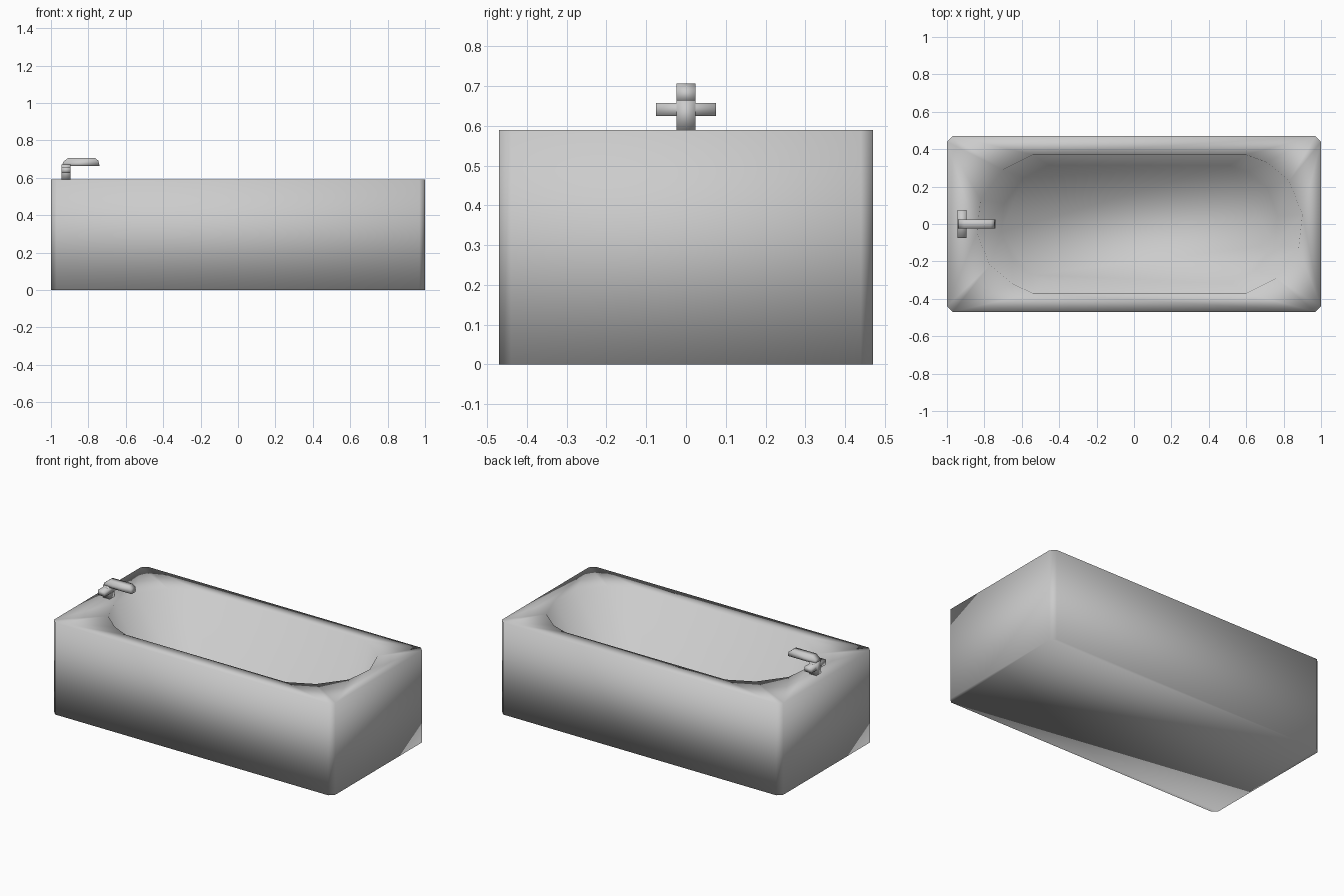
import bpy
import bmesh

default = bpy.data.objects.get("Cube")
if default:
    bpy.data.objects.remove(default)

grey = bpy.data.materials.new("enamel_grey")
grey.use_nodes = True
colour = (0.6, 0.6, 0.6, 1)
grey.diffuse_color = colour
grey.node_tree.nodes["Principled BSDF"].inputs["Base Color"].default_value = colour


def finish(bm, name):
    """Turn a bmesh into a named, smooth shaded object."""
    bmesh.ops.recalc_face_normals(bm, faces=bm.faces)
    for face in bm.faces:
        face.smooth = True
    mesh = bpy.data.meshes.new(name)
    bm.to_mesh(mesh)
    bm.free()
    mesh.materials.append(grey)
    obj = bpy.data.objects.new(name, mesh)
    bpy.context.collection.objects.link(obj)
    return obj


def ring(bm, outline, z):
    return [bm.verts.new((x, y, z)) for x, y in outline]


def walls(bm, lower, upper):
    n = len(lower)
    for i in range(n):
        j = (i + 1) % n
        bm.faces.new((lower[i], lower[j], upper[j], upper[i]))


def box(name, x, y, z):
    bm = bmesh.new()
    outline = [(x[0], y[0]), (x[1], y[0]), (x[1], y[1]), (x[0], y[1])]
    low, high = ring(bm, outline, z[0]), ring(bm, outline, z[1])
    walls(bm, low, high)
    bm.faces.new(low)
    bm.faces.new(high)
    return finish(bm, name)


# Tub: chamfered block with a sloping oval basin sunk into it
HEIGHT, FLOOR = 0.59, 0.1
L, W, C = 1.0, 0.47, 0.03
outer = [(-L + C, -W), (L - C, -W), (L, -W + C), (L, W - C),
         (L - C, W), (-L + C, W), (-L, W - C), (-L, -W + C)]
basin = [(-0.54, -0.37), (0.6, -0.37), (0.76, -0.29), (0.88, -0.13),
         (0.9, 0.05), (0.83, 0.23), (0.71, 0.33), (0.6, 0.37),
         (-0.54, 0.37), (-0.7, 0.29), (-0.82, 0.13), (-0.84, -0.05),
         (-0.77, -0.22), (-0.65, -0.32)]
inner = [(0.03 + (x - 0.03) * 0.85, y * 0.85) for x, y in basin]

bm = bmesh.new()
base, rim = ring(bm, outer, 0), ring(bm, outer, HEIGHT)
floor, lip = ring(bm, inner, FLOOR), ring(bm, basin, HEIGHT)
walls(bm, base, rim)
walls(bm, floor, lip)
bm.faces.new(base)
bm.faces.new(floor)
# Flat rim between the block outline and the basin opening
rim_edges = [bm.edges.get((loop[i - 1], loop[i]))
             for loop in (rim, lip) for i in range(len(loop))]
bmesh.ops.triangle_fill(bm, edges=rim_edges, use_beauty=True, normal=(0, 0, 1))
finish(bm, "bathtub")

# Tap: stem, cross handle and spout
box("tap_stem", (-0.943, -0.895), (-0.024, 0.024), (HEIGHT, 0.67))
box("tap_handle", (-0.943, -0.895), (-0.075, 0.075), (0.625, 0.657))

bm = bmesh.new()
profile = [(-0.94, 0.664), (-0.935, 0.685), (-0.908, 0.706),
           (-0.765, 0.706), (-0.747, 0.692), (-0.74, 0.664)]
sides = [[bm.verts.new((x, y, z)) for x, z in profile] for y in (-0.024, 0.024)]
walls(bm, *sides)
for side in sides:
    bm.faces.new(side)
finish(bm, "tap_spout")
